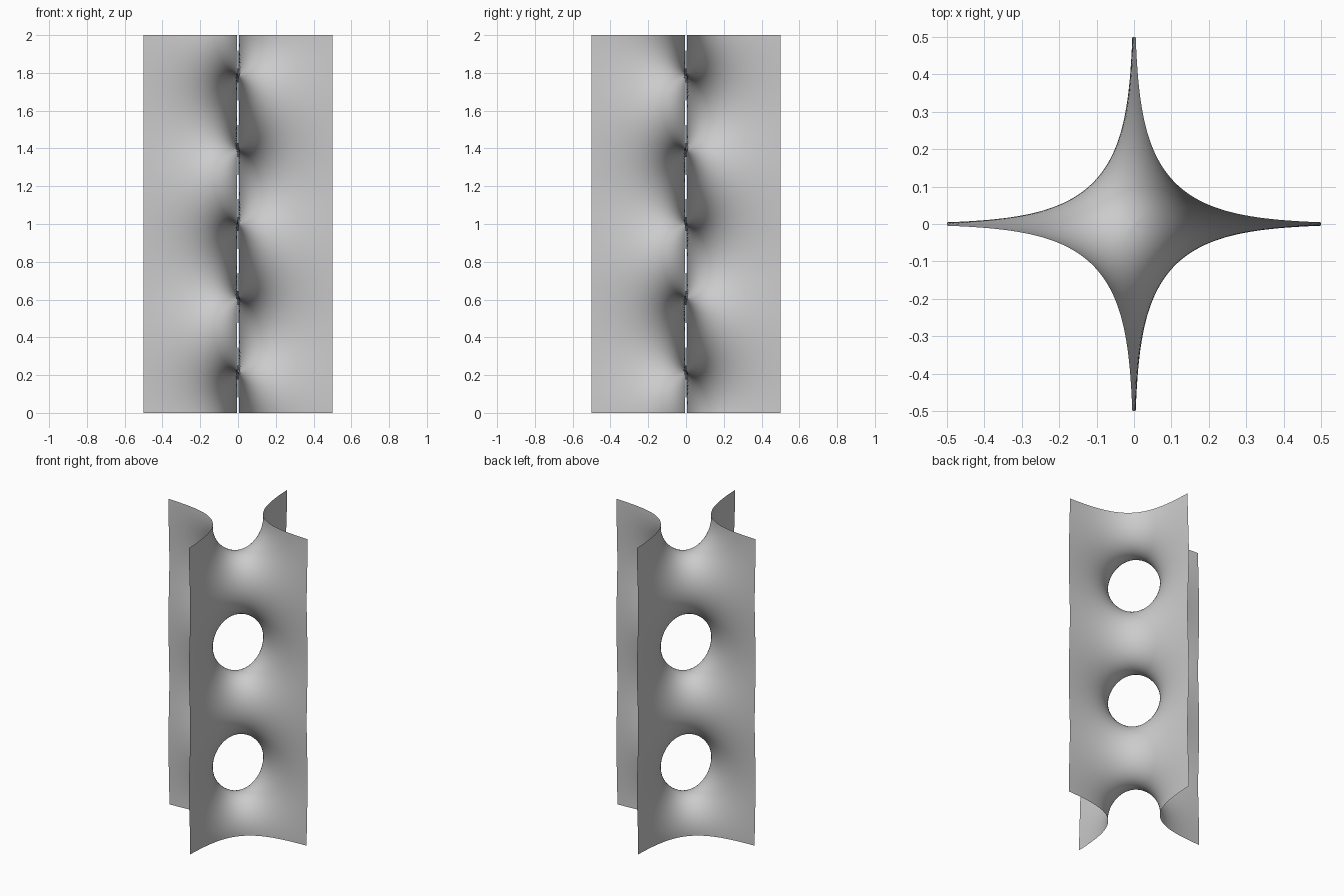
import bpy
import bmesh
from math import sin, cos, cosh, sinh, acosh, asinh, pi, floor, ceil

K = 8.0          # wave number of the saddle tower
HALF = 0.5       # wing reach from the axis
MID = 1.0        # height of the middle, also half the height
ROWS = 24        # rows per half wave
COLS = 30        # columns per wing

old = bpy.data.objects.get("Cube")
if old:
    bpy.data.objects.remove(old, do_unlink=True)


def sheet_point(s, w):
    """Point on the curve sinh(Kx) * sinh(Ky) = s, with w from -1 to 1."""
    reach = K * HALF - asinh(s / sinh(K * HALF))
    diff = reach * (abs(w) ** 1.5) * (1 if w >= 0 else -1)
    total = acosh(max(1.0, 2 * s + cosh(diff)))
    return (total + diff) / (2 * K), (total - diff) / (2 * K)


def add_sheet(bm, band, phases, sx, sy):
    """One curved sheet in one quadrant over one half wave."""
    grid = []
    for phase in phases:
        s = max(0.0, sin(phase))
        z = MID + (band * pi + phase) / K
        row = []
        for i in range(-COLS, COLS + 1):
            x, y = sheet_point(s, i / COLS)
            row.append(bm.verts.new((sx * x, sy * y, z)))
        grid.append(row)
    for low, high in zip(grid, grid[1:]):
        for i in range(2 * COLS):
            bm.faces.new((low[i], low[i + 1], high[i + 1], high[i]))


# Sheets alternate between opposite pairs of quadrants up the tower
bm = bmesh.new()
for band in range(floor(-K * MID / pi), ceil(K * MID / pi)):
    lowest, highest = -K * MID - band * pi, K * MID - band * pi
    steps = [pi * (1 - cos(pi * j / ROWS)) / 2 for j in range(ROWS + 1)]
    phases = sorted({min(max(p, lowest), highest) for p in steps})
    flip = -1 if band % 2 else 1
    for side in (1, -1):
        add_sheet(bm, band, phases, side, side * flip)

# Weld the sheets into one continuous surface
bmesh.ops.remove_doubles(bm, verts=bm.verts, dist=0.00002)
bmesh.ops.recalc_face_normals(bm, faces=bm.faces)
for face in bm.faces:
    face.smooth = True

mesh = bpy.data.meshes.new("saddle_tower")
bm.to_mesh(mesh)
bm.free()

# Plain grey finish
grey = bpy.data.materials.new("light_grey")
grey.use_nodes = True
colour = (0.6, 0.6, 0.6, 1.0)
grey.diffuse_color = colour
grey.node_tree.nodes["Principled BSDF"].inputs["Base Color"].default_value = colour
mesh.materials.append(grey)

tower = bpy.data.objects.new("saddle_tower", mesh)
bpy.context.collection.objects.link(tower)
